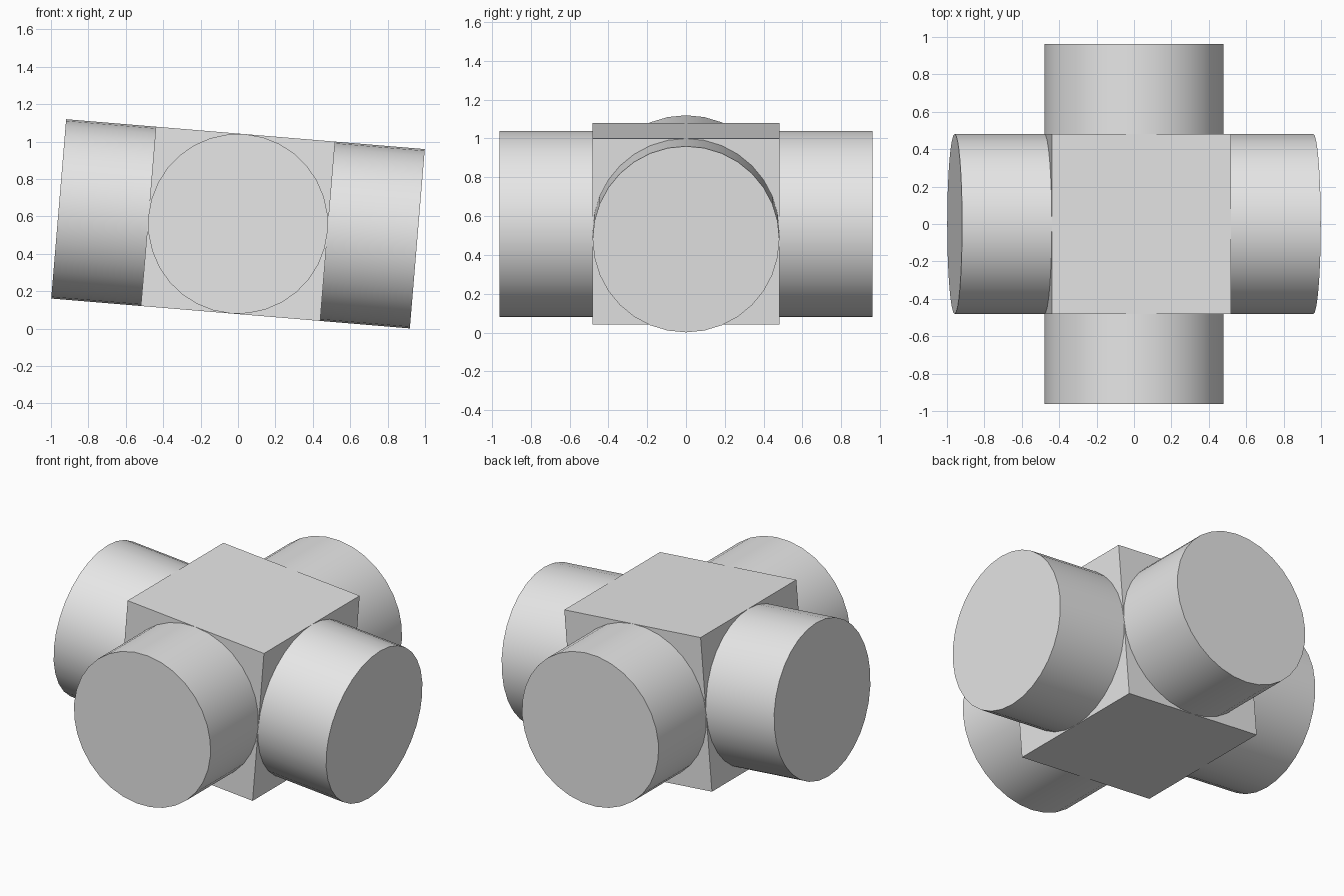
import bpy
import math
from mathutils import Matrix, Vector

default = bpy.data.objects.get("Cube")
if default:
    bpy.data.objects.remove(default, do_unlink=True)

HALF = 0.481          # half the block side, also the pipe radius
TILT = Matrix.Rotation(math.radians(4.76), 4, 'Y')
CENTRE = Matrix.Translation((0, 0, 0.56))

grey = bpy.data.materials.new("light_grey")
grey.use_nodes = True
grey.diffuse_color = (0.8, 0.8, 0.8, 1)
grey.node_tree.nodes["Principled BSDF"].inputs["Base Color"].default_value = (0.8, 0.8, 0.8, 1)


def place(name, local):
    """Name the active object, tilt it with the body and colour it."""
    obj = bpy.context.object
    obj.name = name
    obj.matrix_world = CENTRE @ TILT @ local
    obj.data.materials.append(grey)
    return obj


# Central block
bpy.ops.mesh.primitive_cube_add(size=2 * HALF)
place("centre_block", Matrix.Identity(4))

# Four round stubs, one on each side face
stubs = {"left_stub": (1, 0, 0), "right_stub": (-1, 0, 0),
         "back_stub": (0, 1, 0), "front_stub": (0, -1, 0)}
for name, direction in stubs.items():
    axis = Vector(direction)
    bpy.ops.mesh.primitive_cylinder_add(vertices=32, radius=HALF, depth=HALF)
    turn = (Matrix.Rotation(math.radians(90) * axis.x, 4, 'Y')
            @ Matrix.Rotation(math.radians(-90) * axis.y, 4, 'X'))
    place(name, Matrix.Translation(axis * HALF * 1.5) @ turn)
    bpy.ops.object.shade_smooth_by_angle(angle=math.radians(30))
